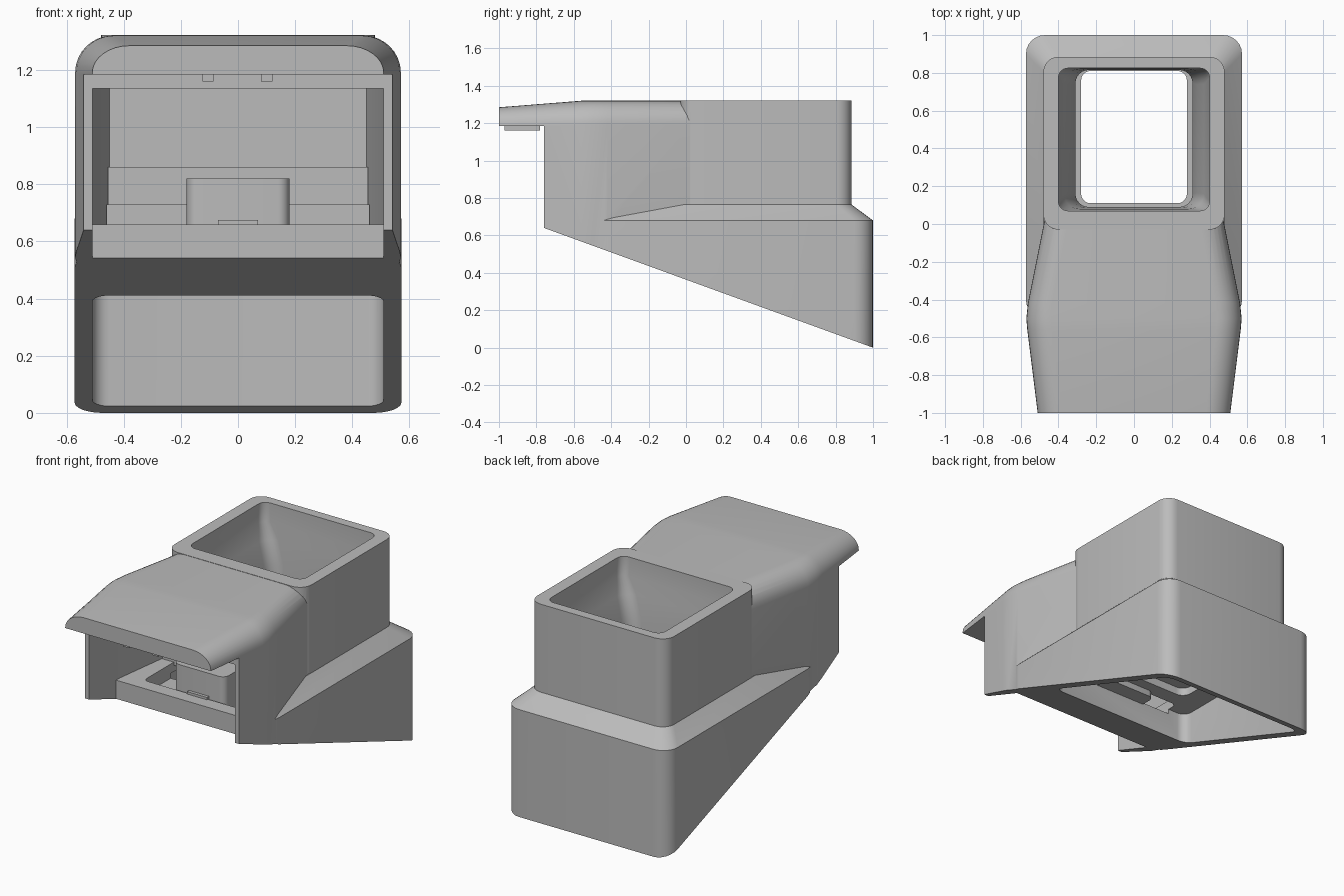
import bpy
import bmesh
from math import pi, cos, sin, radians

if "Cube" in bpy.data.objects:
    bpy.data.objects.remove(bpy.data.objects["Cube"])

grey = bpy.data.materials.new("matte_grey")
grey.use_nodes = True
colour = (0.5, 0.5, 0.5, 1)
grey.diffuse_color = colour
grey.node_tree.nodes["Principled BSDF"].inputs["Base Color"].default_value = colour


def loft(name, rings):
    """Closed solid through rings that share one point count."""
    bm = bmesh.new()
    rows = [[bm.verts.new(p) for p in ring] for ring in rings]
    n = len(rows[0])
    for a, b in zip(rows, rows[1:]):
        for i in range(n):
            j = (i + 1) % n
            bm.faces.new((a[i], a[j], b[j], b[i]))
    bm.faces.new(rows[0])
    bm.faces.new(rows[-1])
    bmesh.ops.recalc_face_normals(bm, faces=bm.faces)
    mesh = bpy.data.meshes.new(name)
    bm.to_mesh(mesh)
    bm.free()
    mesh.materials.append(grey)
    ob = bpy.data.objects.new(name, mesh)
    bpy.context.collection.objects.link(ob)
    return ob


def round_rect(w, y0, y1, z, r, steps=6):
    """Rounded rectangle centred on x = 0 at height z."""
    ring = []
    corners = ((w - r, y1 - r), (r - w, y1 - r), (r - w, y0 + r), (w - r, y0 + r))
    for k, (cx, cy) in enumerate(corners):
        for i in range(steps + 1):
            a = (k + i / steps) * pi / 2
            ring.append((cx + r * cos(a), cy + r * sin(a), z))
    return ring


def prism(name, outline, z0, z1):
    return loft(name, [[(x, y, z) for x, y in outline] for z in (z0, z1)])


def box(name, x0, x1, y0, y1, z0, z1):
    return prism(name, ((x0, y0), (x1, y0), (x1, y1), (x0, y1)), z0, z1)


def combine(target, other, operation):
    """Apply a boolean and drop the operand."""
    mod = target.modifiers.new("cut", "BOOLEAN")
    mod.operation = operation
    mod.solver = "EXACT"
    mod.object = other
    bpy.context.view_layer.objects.active = target
    bpy.ops.object.modifier_apply(modifier=mod.name)
    bpy.data.objects.remove(other)


def arch(y, w, top, spring=1.19, run=0.13, steps=8):
    """Cross-section of the hood: straight sides, rounded shoulders."""
    half = [(w, 0)]
    for i in range(steps + 1):
        a = i / steps * pi / 2
        half.append((w - run + run * cos(a), spring + (top - spring) * sin(a)))
    return [(x, y, z) for x, z in half] + [(-x, y, z) for x, z in reversed(half)]


# Lower skirt with a chamfered shoulder
housing = loft("housing", [
    round_rect(0.572, -0.5, 1, -0.1, 0.1),
    round_rect(0.572, -0.5, 1, 0.68, 0.1),
    round_rect(0.48, -0.42, 0.885, 0.765, 0.08)])

# Upper column
combine(housing, loft("column", [
    round_rect(0.48, -0.03, 0.885, z, 0.08) for z in (0.5, 1.322)]), "UNION")

# Tapered front body and overhanging hood
combine(housing, loft("hood", [
    arch(-1, 0.51, 1.285), arch(-0.56, 0.565, 1.32), arch(-0.5, 0.57, 1.32),
    arch(-0.42, 0.562, 1.32), arch(0.03, 0.472, 1.32)]), "UNION")

# Clearance under the hood lip
combine(housing, box("lip_cutter", -1, 1, -1.2, -0.76, -0.2, 1.185), "DIFFERENCE")

# Front chamber, open to the front and below its front edge
combine(housing, prism("chamber_cutter", (
    (-0.51, -0.9), (0.51, -0.9), (0.51, -0.45), (0.45, 0),
    (-0.45, 0), (-0.51, -0.45)), 0.66, 1.135), "DIFFERENCE")
combine(housing, box("front_cutter", -0.51, 0.51, -0.9, -0.49, -0.2, 1.135), "DIFFERENCE")

# Sloping underside
slope = [[(x, -1.26, 0.822), (x, 1.5, -0.182), (x, 1.5, -0.6), (x, -1.26, -0.6)]
         for x in (-1, 1)]
combine(housing, loft("slope_cutter", slope), "DIFFERENCE")

# Hollow skirt with a stepped ceiling
combine(housing, loft("cavity_cutter", [
    round_rect(0.51, -0.13, 0.935, z, 0.06) for z in (-0.3, 0.6)]), "DIFFERENCE")
combine(housing, loft("ceiling_cutter", [
    round_rect(0.36, 0.04, 0.86, z, 0.06) for z in (0.5, 0.65)]), "DIFFERENCE")

# Pocket in the chamber floor
combine(housing, loft("pocket_cutter", [
    round_rect(0.38, -0.4, -0.06, z, 0.03) for z in (0.57, 0.8)]), "DIFFERENCE")

# Viewing well narrowing to a square through-hole
combine(housing, loft("well_cutter", [
    round_rect(0.28, 0.11, 0.81, 0.4, 0.05),
    round_rect(0.28, 0.11, 0.81, 0.72, 0.05),
    round_rect(0.31, 0.09, 0.815, 0.72, 0.07),
    round_rect(0.31, 0.09, 0.815, 0.8, 0.07),
    round_rect(0.335, 0.085, 0.818, 0.95, 0.08),
    round_rect(0.37, 0.08, 0.82, 1.1, 0.08),
    round_rect(0.4, 0.07, 0.825, 1.2, 0.05),
    round_rect(0.4, 0.07, 0.825, 1.4, 0.05)]), "DIFFERENCE")

parts = [housing]

# Stepped ledges at the back of the chamber
parts.append(box("lower_ledge", -0.46, 0.46, -0.1, 0.02, 0.64, 0.73))
parts.append(box("upper_ledge", -0.455, 0.455, -0.05, 0.02, 0.7, 0.86))

# Sensor block standing in the pocket, with a small foot
parts.append(loft("sensor_block", [
    round_rect(0.18, -0.39, -0.03, z, 0.04) for z in (0.56, 0.82)]))
parts.append(box("sensor_foot", -0.07, 0.07, -0.41, -0.38, 0.64, 0.675))

# Two tabs beneath the hood lip
for side, x in (("right", -0.105), ("left", 0.1)):
    parts.append(box(side + "_tab", x - 0.02, x + 0.02, -0.97, -0.78, 1.16, 1.19))

# Smooth shading with sharp edges kept
for ob in parts:
    bpy.ops.object.select_all(action="DESELECT")
    ob.select_set(True)
    bpy.context.view_layer.objects.active = ob
    bpy.ops.object.shade_smooth_by_angle(angle=radians(30))
